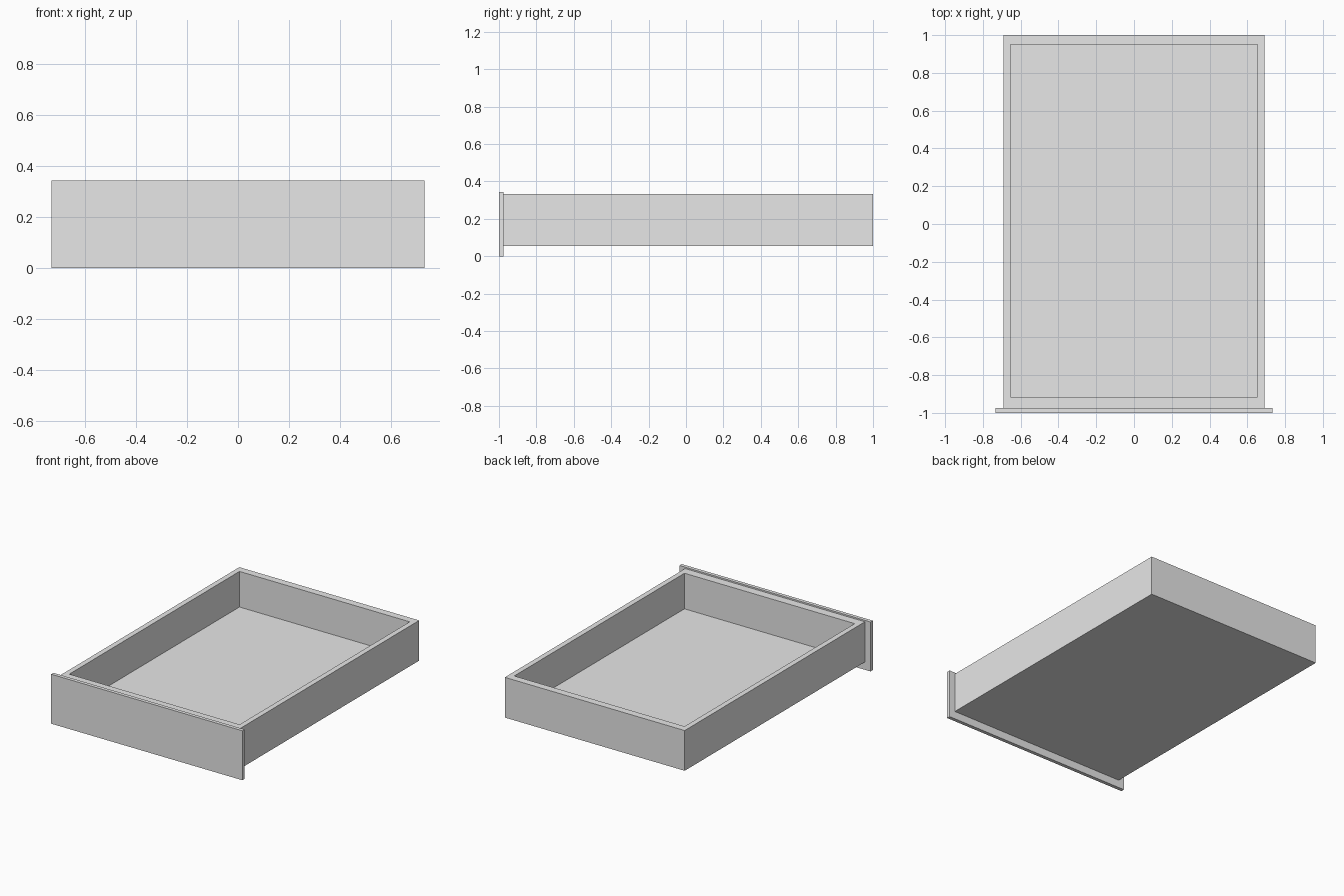
import bpy
import bmesh
from mathutils import Vector

# Remove the default cube
cube = bpy.data.objects.get("Cube")
if cube:
    bpy.data.objects.remove(cube, do_unlink=True)

# Single grey finish
GREY = (0.8, 0.8, 0.8, 1.0)
grey = bpy.data.materials.new("plain_grey")
grey.use_nodes = True
grey.diffuse_color = GREY
for node in grey.node_tree.nodes:
    if node.type == 'BSDF_PRINCIPLED':
        node.inputs["Base Color"].default_value = GREY


def add_block(bm, low, high):
    """Add an axis-aligned block between two corners; return its faces."""
    low, high = Vector(low), Vector(high)
    verts = bmesh.ops.create_cube(bm, size=1)["verts"]
    for v in verts:
        v.co = Vector(c * s for c, s in zip(v.co, high - low)) + (low + high) / 2
    return list({f for v in verts for f in v.link_faces})


def finish(name, bm):
    mesh = bpy.data.meshes.new(name)
    bmesh.ops.recalc_face_normals(bm, faces=bm.faces)
    bm.to_mesh(mesh)
    bm.free()
    mesh.materials.append(grey)
    obj = bpy.data.objects.new(name, mesh)
    bpy.context.collection.objects.link(obj)
    return obj


FRONT_BACK = -0.975   # where the front panel meets the box
RIM, FLOOR = 0.333, 0.086

# Open box: inset the top face to the rim thickness, then sink it to the floor
bm = bmesh.new()
faces = add_block(bm, (-0.69, FRONT_BACK, 0.054), (0.69, 1, RIM))
top = max(faces, key=lambda f: f.calc_center_median().z)
bmesh.ops.inset_region(bm, faces=[top], thickness=0.052)
for v in top.verts:                       # front wall is slightly thicker
    v.co.y = -0.916 if v.co.y < 0 else 0.949
well = bmesh.ops.extrude_face_region(bm, geom=[top])["geom"]
bmesh.ops.delete(bm, geom=[top], context='FACES_ONLY')
for v in well:
    if isinstance(v, bmesh.types.BMVert):
        v.co.z = FLOOR
finish("drawer_box", bm)

# Front panel, overhanging the box on all sides
bm = bmesh.new()
add_block(bm, (-0.733, -1, 0), (0.733, FRONT_BACK, 0.343))
finish("drawer_front", bm)
